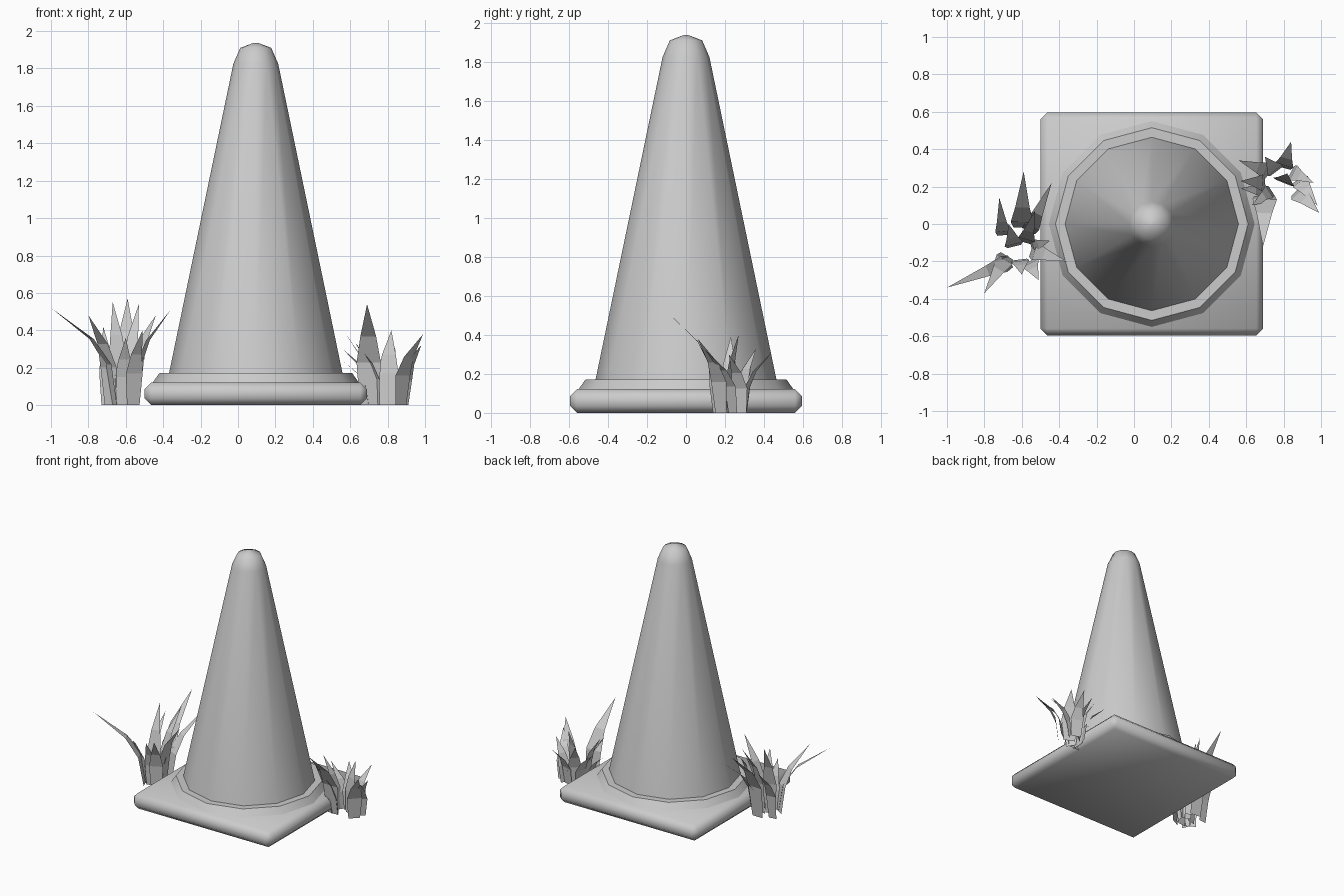
import bpy, bmesh, math
from mathutils import Vector

cube = bpy.data.objects.get("Cube")
if cube:
    bpy.data.objects.remove(cube, do_unlink=True)

grey = bpy.data.materials.new("plain grey")
grey.use_nodes = True
grey.diffuse_color = (0.6, 0.6, 0.6, 1)
grey.node_tree.nodes["Principled BSDF"].inputs["Base Color"].default_value = (0.6, 0.6, 0.6, 1)

CENTRE_X = 0.095


def finish(name, bm, smooth_angle=None):
    mesh = bpy.data.meshes.new(name)
    bm.to_mesh(mesh)
    bm.free()
    obj = bpy.data.objects.new(name, mesh)
    bpy.context.collection.objects.link(obj)
    mesh.materials.append(grey)
    if smooth_angle:
        bpy.ops.object.select_all(action='DESELECT')
        obj.select_set(True)
        bpy.context.view_layer.objects.active = obj
        bpy.ops.object.shade_smooth_by_angle(angle=math.radians(smooth_angle))
    return obj


def lathe(name, profile, sides=12, smooth_angle=50):
    """Turn (radius, height) points about the cone's axis and cap both ends."""
    bm = bmesh.new()
    rings = []
    for r, z in profile:
        rings.append([bm.verts.new((CENTRE_X + r * math.cos(math.tau * i / sides),
                                    r * math.sin(math.tau * i / sides), z))
                      for i in range(sides)])
    for low, high in zip(rings, rings[1:]):
        for i in range(sides):
            j = (i + 1) % sides
            bm.faces.new((low[i], low[j], high[j], high[i]))
    bm.faces.new(rings[0][::-1])
    bm.faces.new(rings[-1])
    return finish(name, bm, smooth_angle)


# Square base slab with chamfered edges
bm = bmesh.new()
bmesh.ops.create_cube(bm, size=1)
for v in bm.verts:
    v.co = (CENTRE_X + v.co.x * 1.19, v.co.y * 1.19, (v.co.z + 0.5) * 0.122)
bmesh.ops.bevel(bm, geom=bm.edges[:], offset=0.036, segments=1, affect='EDGES')
finish("base", bm, 50)

# Collar and tapered body
lathe("collar", [(0.555, 0.115), (0.515, 0.172), (0.44, 0.172)])
lathe("cone_body", [(0.465, 0.165), (0.12, 1.825), (0.083, 1.91), (0.012, 1.937)])


def grass_clump(name, blades):
    """Each blade is (root x, root y, tip x, tip y, tip z, width)."""
    bm = bmesh.new()
    for rx, ry, tx, ty, tz, width in blades:
        root, tip = Vector((rx, ry, 0)), Vector((tx, ty, tz))
        lean = tip - root
        side = Vector((-lean.y, lean.x, 0)).normalized() * width / 2
        # Blades rise nearly straight, then bend outwards to a point
        stations = [(0, 0, 0.75), (0.1, 0.42, 1.0), (0.36, 0.68, 0.65)]
        rows = []
        for out, up, wide in stations:
            p = root + Vector((lean.x * out, lean.y * out, tz * up))
            rows.append([bm.verts.new(p - side * wide), bm.verts.new(p + side * wide)])
        for a, b in zip(rows, rows[1:]):
            bm.faces.new((a[0], a[1], b[1], b[0]))
        bm.faces.new((rows[-1][0], rows[-1][1], bm.verts.new(tip)))
    finish(name, bm)


# Grass tufts either side of the base
grass_clump("right_grass", [
    (-0.66, -0.20, -1.00, -0.34, 0.52, 0.09),
    (-0.68, -0.17, -0.80, -0.37, 0.48, 0.10),
    (-0.70, -0.06, -0.72, 0.14, 0.42, 0.08),
    (-0.60, -0.02, -0.59, 0.28, 0.57, 0.12),
    (-0.56, -0.04, -0.44, 0.22, 0.48, 0.09),
    (-0.55, -0.14, -0.36, -0.20, 0.51, 0.10),
    (-0.56, -0.20, -0.51, -0.30, 0.40, 0.10),
    (-0.64, -0.12, -0.67, 0.00, 0.55, 0.10),
    (-0.58, -0.10, -0.53, 0.07, 0.54, 0.09),
    (-0.61, -0.19, -0.60, -0.27, 0.36, 0.10),
    (-0.55, -0.12, -0.45, -0.09, 0.40, 0.08),
])
grass_clump("left_grass", [
    (0.70, 0.16, 0.69, -0.12, 0.54, 0.13),
    (0.87, 0.18, 0.99, 0.06, 0.38, 0.11),
    (0.88, 0.24, 0.98, 0.10, 0.32, 0.10),
    (0.80, 0.30, 0.84, 0.44, 0.31, 0.10),
    (0.70, 0.22, 0.57, 0.23, 0.39, 0.09),
    (0.72, 0.28, 0.56, 0.34, 0.30, 0.09),
    (0.70, 0.18, 0.57, 0.19, 0.23, 0.08),
    (0.80, 0.22, 0.82, 0.27, 0.40, 0.12),
    (0.76, 0.28, 0.70, 0.36, 0.33, 0.10),
    (0.74, 0.17, 0.63, 0.10, 0.33, 0.10),
    (0.84, 0.28, 0.96, 0.22, 0.30, 0.09),
])
